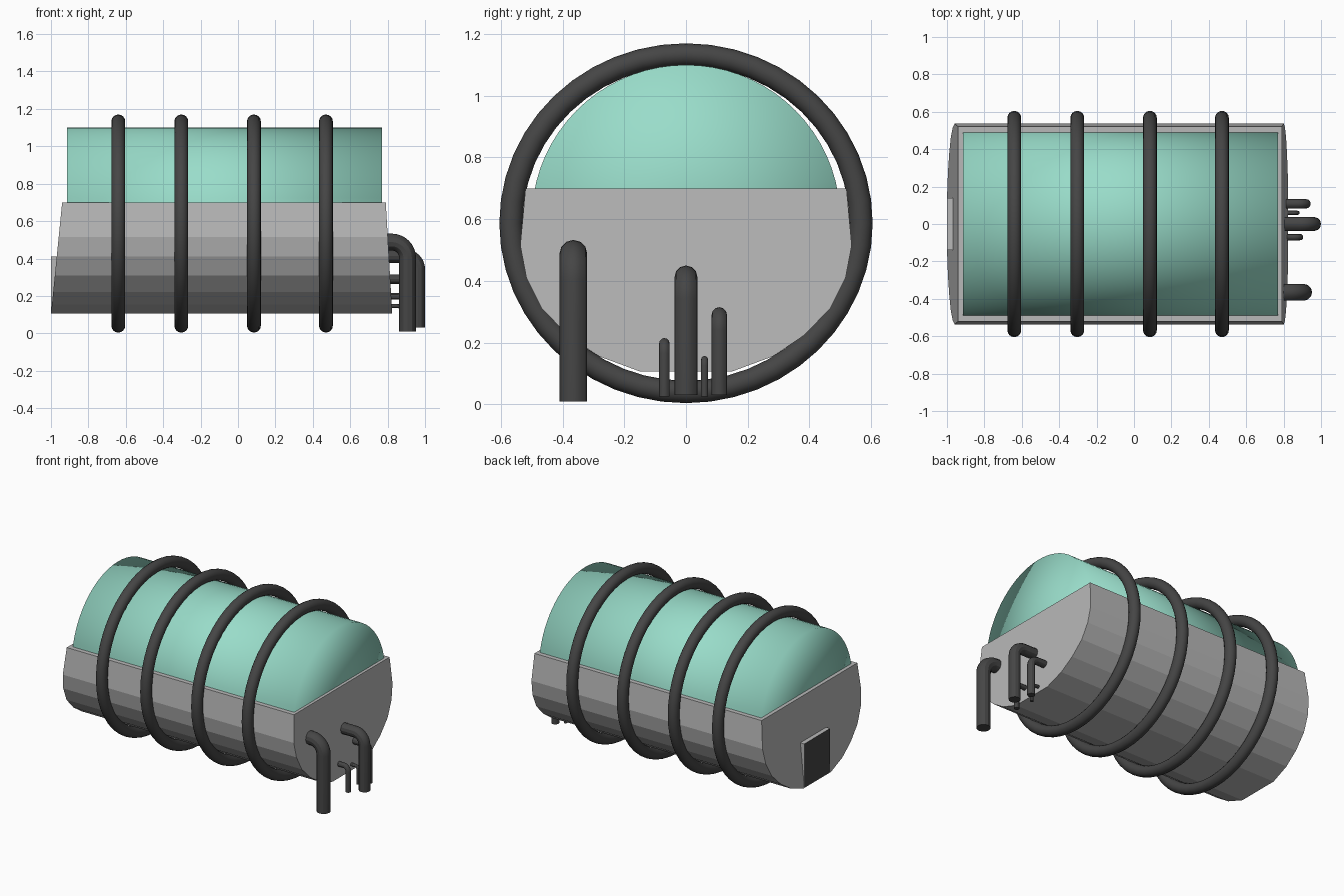
import bpy, bmesh, math
from mathutils import Vector

if "Cube" in bpy.data.objects:
    bpy.data.objects.remove(bpy.data.objects["Cube"], do_unlink=True)


def material(name, color):
    mat = bpy.data.materials.new(name)
    mat.use_nodes = True
    mat.diffuse_color = (*color, 1)
    mat.node_tree.nodes["Principled BSDF"].inputs["Base Color"].default_value = (*color, 1)
    return mat


GREY = material("light grey", (0.48, 0.48, 0.48))
GREEN = material("mint green", (0.32, 0.72, 0.59))
DARK = material("charcoal", (0.06, 0.06, 0.06))


def mesh_object(name, bm, mat):
    bmesh.ops.recalc_face_normals(bm, faces=bm.faces)
    mesh = bpy.data.meshes.new(name)
    bm.to_mesh(mesh)
    bm.free()
    mesh.materials.append(mat)
    obj = bpy.data.objects.new(name, mesh)
    bpy.context.collection.objects.link(obj)
    return obj


def select(obj):
    bpy.ops.object.select_all(action="DESELECT")
    obj.select_set(True)
    bpy.context.view_layer.objects.active = obj


# Faceted trough: mirrored half section, lofted between two slanted ends
half = [(0.52, 0.7), (0.537, 0.515), (0.517, 0.41), (0.467, 0.31),
        (0.38, 0.222), (0.28, 0.155), (0.15, 0.107)]
section = half + [(-y, z) for y, z in reversed(half)]
bm = bmesh.new()
ends = []
for top_x, low_x in ((-0.94, -1.0), (0.79, 0.825)):
    ends.append([bm.verts.new((top_x + (low_x - top_x) * (0.7 - z) / 0.6, y, z))
                 for y, z in section])
a, b = ends
for i in range(len(a)):
    j = (i + 1) % len(a)
    bm.faces.new((a[i], a[j], b[j], b[i]))
bm.faces.new(a)
bm.faces.new(b)
mesh_object("trough", bm, GREY)

# Rounded tank: arc section with fan ends, softly shaded all over
bm = bmesh.new()
start, steps = math.asin(0.16), 32
arc = [start + (math.pi - 2 * start) * i / steps for i in range(steps + 1)]
loops = []
for x in (-0.915, 0.77):
    loop = [bm.verts.new((x, 0.5 * math.cos(t), 0.6 + 0.5 * math.sin(t))) for t in arc]
    hub = bm.verts.new((x, 0, 0.68))
    for p, q in zip(loop, loop[1:]):
        bm.faces.new((hub, p, q))
    loops.append(loop)
a, b = loops
for i in range(steps):
    bm.faces.new((a[i], a[i + 1], b[i + 1], b[i]))
tank = mesh_object("tank", bm, GREEN)
select(tank)
bpy.ops.object.shade_smooth()

# Hoops around tank and trough
for n, x in enumerate((-0.64, -0.303, 0.085, 0.47), 1):
    bpy.ops.mesh.primitive_torus_add(
        location=(x, 0, 0.587), rotation=(0, math.pi / 2, 0), major_radius=0.556,
        minor_radius=0.037, major_segments=48, minor_segments=16)
    hoop = bpy.context.object
    hoop.name = f"hoop_{n}"
    hoop.scale = (0.983, 1.02, 1)
    hoop.data.materials.append(DARK)
    bpy.ops.object.shade_smooth()


# Bent drain pipes on the right-hand end
def pipe(name, y, radius, top, outer, bottom):
    x, z, bend = outer - radius, top - radius, radius * 1.9
    points = [Vector((0.78, y, z))]
    for i in range(9):
        t = math.pi / 2 * i / 8
        points.append(Vector((x - bend + bend * math.sin(t), y, z - bend + bend * math.cos(t))))
    points.append(Vector((x, y, bottom)))
    curve = bpy.data.curves.new(name, "CURVE")
    curve.dimensions = "3D"
    curve.bevel_depth = radius
    curve.bevel_resolution = 4
    curve.use_fill_caps = True
    spline = curve.splines.new("POLY")
    spline.points.add(len(points) - 1)
    for sp, p in zip(spline.points, points):
        sp.co = (*p, 1)
    obj = bpy.data.objects.new(name, curve)
    bpy.context.collection.objects.link(obj)
    curve.materials.append(DARK)
    select(obj)
    bpy.ops.object.convert(target="MESH")
    bpy.ops.object.shade_smooth_by_angle()


pipe("large_pipe", -0.365, 0.045, 0.533, 0.952, 0.01)
pipe("centre_pipe", 0, 0.037, 0.45, 1.0, 0.03)
pipe("medium_pipe", 0.108, 0.025, 0.315, 0.945, 0.03)
pipe("small_pipe", -0.07, 0.017, 0.215, 0.905, 0.025)
pipe("thin_pipe", 0.06, 0.011, 0.157, 0.885, 0.025)

# Upright hatch on the other end, with a dark outer face
bm = bmesh.new()
bmesh.ops.create_cube(bm, size=1)
for v in bm.verts:
    v.co = (-0.974 + v.co.x * 0.05, v.co.y * 0.28, 0.26 + v.co.z * 0.3)
hatch = mesh_object("hatch", bm, GREY)
hatch.data.materials.append(DARK)
for face in hatch.data.polygons:
    face.material_index = int(face.normal.x < -0.9)
